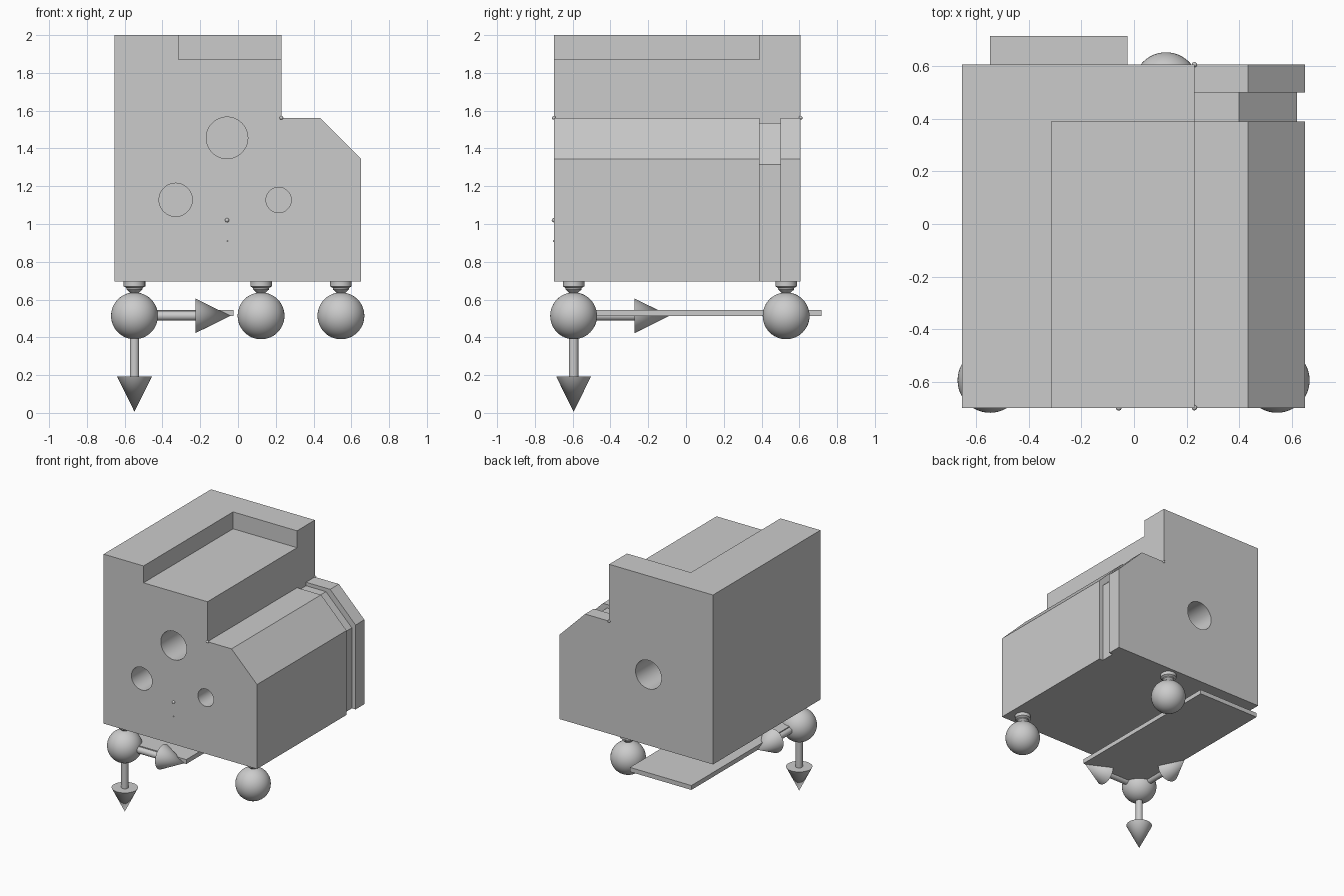
import bpy, bmesh, math
from mathutils import Vector

if "Cube" in bpy.data.objects:
    bpy.data.objects.remove(bpy.data.objects["Cube"])


def finish(name, bm, smooth=False):
    bmesh.ops.recalc_face_normals(bm, faces=bm.faces[:])
    me = bpy.data.meshes.new(name)
    bm.to_mesh(me)
    bm.free()
    ob = bpy.data.objects.new(name, me)
    bpy.context.collection.objects.link(ob)
    if smooth:
        shade(ob)
    return ob


def shade(ob):
    bpy.ops.object.select_all(action='DESELECT')
    ob.select_set(True)
    bpy.context.view_layer.objects.active = ob
    bpy.ops.object.shade_smooth_by_angle(angle=math.radians(30))


def extrude_y(name, profile, y0, y1):
    """Extrude an x-z outline along y."""
    bm = bmesh.new()
    face = bm.faces.new([bm.verts.new((x, y0, z)) for x, z in profile])
    ext = bmesh.ops.extrude_face_region(bm, geom=[face])["geom"]
    bmesh.ops.translate(bm, vec=(0, y1 - y0, 0),
                        verts=[v for v in ext if isinstance(v, bmesh.types.BMVert)])
    return finish(name, bm)


def box(name, x0, x1, y0, y1, z0, z1):
    return extrude_y(name, [(x0, z0), (x1, z0), (x1, z1), (x0, z1)], y0, y1)


def lathe(name, origin, direction, profile, segs=48):
    """Revolve (radius, distance) points around an axis, closed at both ends."""
    rot = Vector(direction).to_track_quat('Z', 'Y')
    bm = bmesh.new()
    rings = []
    for r, d in profile:
        n = 1 if r == 0 else segs
        rings.append([bm.verts.new(Vector(origin) + rot @ Vector(
            (r * math.cos(2 * math.pi * i / segs), r * math.sin(2 * math.pi * i / segs), d)))
            for i in range(n)])
    for a, b in zip(rings, rings[1:]):
        for i in range(segs):
            j = (i + 1) % segs
            quad = [a[i % len(a)], a[j % len(a)], b[j % len(b)], b[i % len(b)]]
            bm.faces.new(list(dict.fromkeys(quad)))
    for ring in (rings[0], rings[-1]):
        if len(ring) > 1:
            bm.faces.new(ring)
    return finish(name, bm, True)


def ball(name, loc, r, u=48, v=24):
    bm = bmesh.new()
    bmesh.ops.create_uvsphere(bm, u_segments=u, v_segments=v, radius=r)
    bmesh.ops.translate(bm, vec=loc, verts=bm.verts[:])
    return finish(name, bm, True)


def cut(target, cutter):
    mod = target.modifiers.new("cut", 'BOOLEAN')
    mod.operation, mod.solver, mod.object = 'DIFFERENCE', 'EXACT', cutter
    bpy.context.view_layer.objects.active = target
    bpy.ops.object.modifier_apply(modifier=mod.name)
    bpy.data.objects.remove(cutter)


FRONT, BACK, BASE = -0.70, 0.607, 0.695

# Stepped and chamfered block
body = extrude_y("block", [(-0.655, BASE), (0.652, BASE), (0.652, 1.345), (0.435, 1.562),
                           (0.23, 1.562), (0.23, 2), (-0.655, 2)], FRONT, BACK)

# Top pocket, open to the front and right
cut(body, box("pocket_cutter", -0.315, 0.5, -0.9, 0.39, 1.87, 2.2))

# Shallow groove following the right-hand outline
cut(body, extrude_y("groove_cutter", [(0.23, 1.535), (0.40, 1.535), (0.62, 1.315), (0.62, 0.6),
                                      (0.8, 0.6), (0.8, 1.7), (0.23, 1.7)], 0.39, 0.50))

# Blind bores: three in front, one in back
for x, z, r in [(-0.058, 1.456, 0.11), (-0.33, 1.128, 0.088), (0.215, 1.127, 0.067)]:
    cut(body, lathe("bore_cutter", (x, FRONT - 0.1, z), (0, 1, 0), [(r, 0), (r, 0.55)]))
cut(body, lathe("bore_cutter", (-0.105, BACK + 0.1, 1.24), (0, -1, 0), [(0.11, 0), (0.11, 0.55)]))
shade(body)

# Tiny marker points
for x, y, z, r in [(0.23, FRONT, 1.562, 0.01), (0.23, BACK, 1.562, 0.01),
                   (-0.058, FRONT, 1.02, 0.011), (-0.058, FRONT, 0.91, 0.004)]:
    ball("marker_point", (x, y, z), r, 16, 8)

# Ball feet on stepped studs
CZ = 0.514
for x, y in [(-0.548, -0.595), (0.545, -0.595), (0.122, 0.53)]:
    ball("ball_foot", (x, y, CZ), 0.124)
    lathe("foot_stud", (x, y, BASE), (0, 0, -1),
          [(0.057, 0), (0.057, 0.025), (0.042, 0.034), (0.042, 0.042), (0.02, 0.062), (0.02, 0.1)])

# Three axis arrows from the front left foot
for d in [(1, 0, 0), (0, 1, 0), (0, 0, -1)]:
    lathe("axis_arrow", (-0.548, -0.595, CZ), d,
          [(0.025, 0), (0.025, 0.322), (0.092, 0.322), (0, 0.508)])

# Thin plate below the block
box("base_plate", -0.548, -0.024, -0.595, 0.717, 0.512, 0.546)
